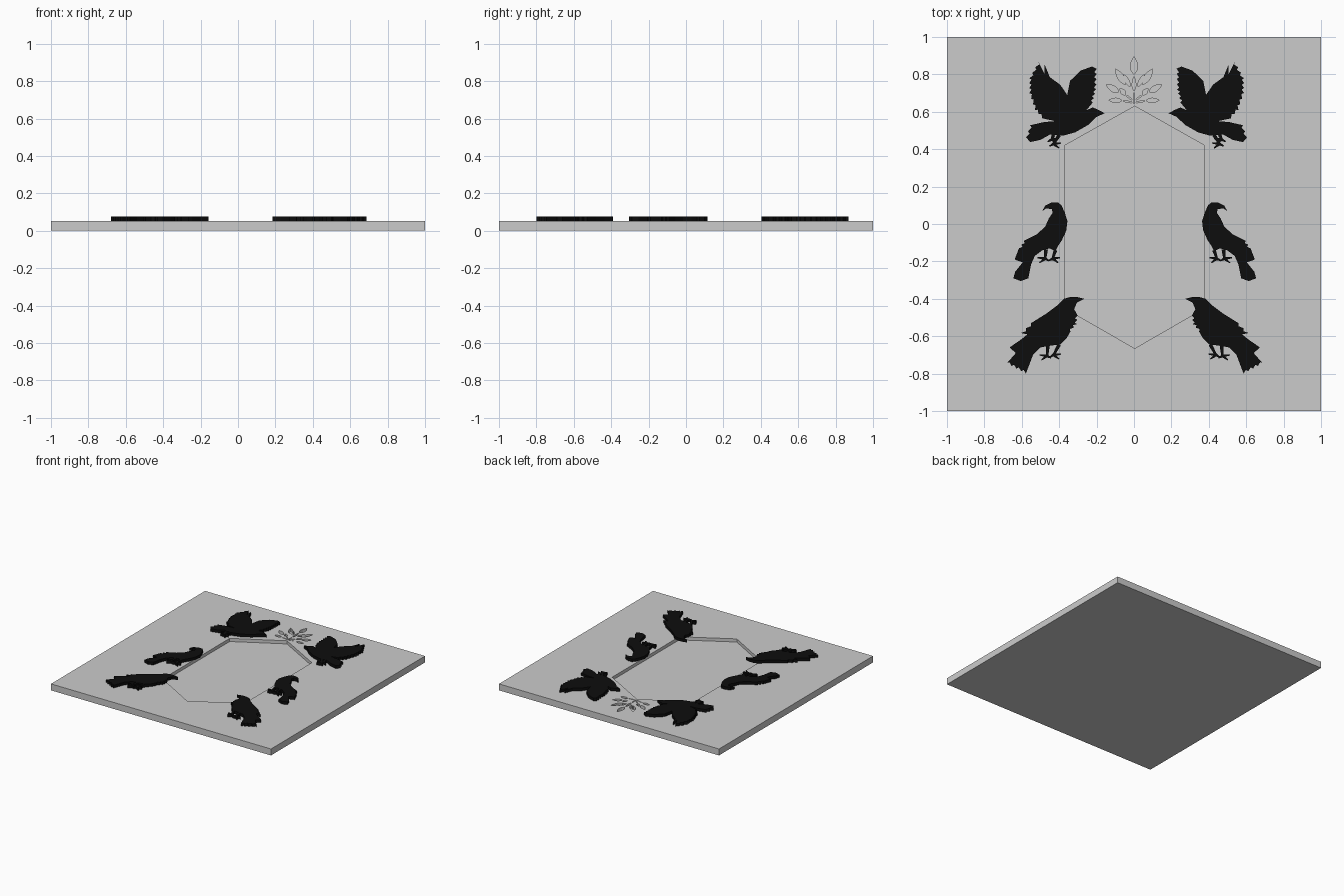
import bpy, bmesh, math
from mathutils import Vector

if "Cube" in bpy.data.objects:
    bpy.data.objects.remove(bpy.data.objects["Cube"])

TOP, FLOOR, RELIEF = 0.053, 0.027, 0.076


def prisms(name, outlines, z0, z1):
    """One object made of flat outlines extruded from z0 to z1."""
    bm = bmesh.new()
    for pts in outlines:
        f = bm.faces.new([bm.verts.new((p[0], p[1], z0)) for p in pts])
        f.normal_update()
        if f.normal.z > 0:
            f.normal_flip()
        ext = bmesh.ops.extrude_face_region(bm, geom=[f], use_keep_orig=True)
        for v in ext["geom"]:
            if isinstance(v, bmesh.types.BMVert):
                v.co.z = z1
    bmesh.ops.recalc_face_normals(bm, faces=bm.faces[:])
    me = bpy.data.meshes.new(name)
    bm.to_mesh(me)
    bm.free()
    ob = bpy.data.objects.new(name, me)
    bpy.context.collection.objects.link(ob)
    return ob


def feathered(points, depth=0.012):
    """Clockwise outline; a third value gives the number of feather notches to the next point."""
    out = []
    for i, p in enumerate(points):
        a, b = Vector(p[:2]), Vector(points[(i + 1) % len(points)][:2])
        out.append(a)
        n = p[2] if len(p) > 2 else 0
        d = b - a
        inward = Vector((d.y, -d.x)).normalized() * depth
        for k in range(n):
            out.append(a + d * ((k + 0.7) / n) + inward)
            if k < n - 1:
                out.append(a + d * ((k + 1) / n))
    return out


def bar(a, b, w0, w1):
    a, b = Vector(a), Vector(b)
    s = (b - a).normalized()
    s = Vector((-s.y, s.x))
    return [a + s * w0, b + s * w1, b - s * w1, a - s * w0]


def leg(hip, foot, side):
    """Shank plus three curled toes."""
    f = Vector(foot)
    toes = [(side * 0.04, 0.005), (side * 0.03, -0.022), (-side * 0.022, -0.012)]
    return [bar(hip, foot, 0.010, 0.006)] + [bar(f, f + Vector(t), 0.008, 0.003) for t in toes]


def leaf(base, tip, width, n=6):
    base, tip = Vector(base), Vector(tip)
    d = tip - base
    s = Vector((-d.y, d.x)).normalized() * width
    up = [base + d * (i / n) + s * math.sin(math.pi * (i / n) ** 0.85) for i in range(n + 1)]
    dn = [base + d * (i / n) - s * math.sin(math.pi * (i / n) ** 0.85) for i in range(n - 1, 0, -1)]
    return up + dn


# Square base plate
plate = prisms("base_plate", [[(-1, -1), (1, -1), (1, 1), (-1, 1)]], 0, TOP)

# Recesses: long hexagon and leaf spray
hexagon = [(0.004, 0.63), (0.377, 0.42), (0.377, -0.45),
           (0.004, -0.665), (-0.37, -0.45), (-0.37, 0.42)]
leaves = [leaf((0, 0.80), (0, 0.895), 0.02), leaf((0, 0.71), (0, 0.79), 0.010),
          bar((0, 0.645), (0, 0.70), 0.004, 0.003)]
for s in (-1, 1):
    for b, t, w in [((0.045, 0.745), (0.100, 0.83), 0.017), ((0.022, 0.735), (0.055, 0.80), 0.011),
                    ((0.082, 0.705), (0.148, 0.745), 0.016), ((0.045, 0.69), (0.075, 0.725), 0.012),
                    ((0.065, 0.66), (0.135, 0.662), 0.012)]:
        leaves.append(leaf((s * b[0], b[1]), (s * t[0], t[1]), w))
    leaves.append(bar((s * 0.012, 0.65), (s * 0.055, 0.658), 0.003, 0.003))
    leaves.append(bar((s * 0.012, 0.665), (s * 0.038, 0.685), 0.003, 0.003))
cutter = prisms("recess_cutter", [hexagon] + leaves, FLOOR, 0.1)
cutter.hide_render = True
mod = plate.modifiers.new("recess", "BOOLEAN")
mod.operation, mod.solver, mod.use_self, mod.object = "DIFFERENCE", "EXACT", True, cutter
bpy.context.view_layer.objects.active = plate
bpy.ops.object.modifier_apply(modifier="recess")
bpy.data.objects.remove(cutter)

# Bird silhouettes (left side)
flying = [(-0.577, 0.464, 2), (-0.555, 0.528), (-0.48, 0.545), (-0.42, 0.55), (-0.49, 0.565, 2),
          (-0.53, 0.61, 3), (-0.56, 0.70, 3), (-0.56, 0.78, 3), (-0.512, 0.868), (-0.478, 0.80),
          (-0.478, 0.853), (-0.45, 0.785), (-0.395, 0.745), (-0.357, 0.69), (-0.342, 0.765),
          (-0.285, 0.82), (-0.225, 0.842), (-0.20, 0.83, 4), (-0.202, 0.72, 3), (-0.22, 0.65),
          (-0.255, 0.608), (-0.22, 0.623), (-0.19, 0.61), (-0.157, 0.592), (-0.20, 0.573),
          (-0.245, 0.53), (-0.315, 0.49), (-0.38, 0.472), (-0.45, 0.478), (-0.50, 0.45), (-0.555, 0.438)]
perched = [(-0.49, 0.07), (-0.475, 0.098), (-0.44, 0.115), (-0.405, 0.114), (-0.388, 0.10),
           (-0.37, 0.06), (-0.356, 0.015), (-0.362, -0.035), (-0.385, -0.085), (-0.405, -0.115),
           (-0.42, -0.145), (-0.45, -0.13), (-0.49, -0.14), (-0.53, -0.17), (-0.55, -0.215),
           (-0.565, -0.29), (-0.605, -0.305), (-0.645, -0.29), (-0.635, -0.255), (-0.595, -0.205),
           (-0.638, -0.19), (-0.615, -0.13, 2), (-0.59, -0.09), (-0.52, -0.055), (-0.475, -0.015),
           (-0.455, 0.03), (-0.435, 0.06), (-0.44, 0.08), (-0.47, 0.083)]
leaning = [(-0.265, -0.40), (-0.305, -0.42), (-0.32, -0.455), (-0.302, -0.49, 2), (-0.305, -0.535, 2),
           (-0.34, -0.575), (-0.36, -0.61), (-0.395, -0.645), (-0.45, -0.65), (-0.50, -0.66),
           (-0.54, -0.70), (-0.578, -0.80, 4), (-0.68, -0.745), (-0.632, -0.69), (-0.665, -0.66),
           (-0.60, -0.615), (-0.57, -0.59), (-0.605, -0.583, 2), (-0.55, -0.53), (-0.47, -0.48),
           (-0.41, -0.435), (-0.375, -0.40), (-0.34, -0.39), (-0.305, -0.39)]
birds = {
    "flying_bird": (flying, leg((-0.43, 0.477), (-0.44, 0.452), 1) + leg((-0.40, 0.475), (-0.43, 0.428), 1), 0.014),
    "perched_bird": (perched, leg((-0.47, -0.135), (-0.475, -0.185), -1) + leg((-0.42, -0.14), (-0.435, -0.185), 1), 0.004),
    "leaning_bird": (leaning, leg((-0.46, -0.65), (-0.465, -0.705), -1) + leg((-0.40, -0.645), (-0.43, -0.70), 1), 0.004),
}
black = bpy.data.materials.new("black")
black.diffuse_color = (0.004, 0.004, 0.004, 1)
black.use_nodes = True
black.node_tree.nodes["Principled BSDF"].inputs["Base Color"].default_value = black.diffuse_color
for name, (body, legs, axis) in birds.items():
    outlines = [feathered(body)] + legs
    mirrored = [[(2 * axis - p[0], p[1]) for p in o] for o in outlines]
    for side, o in (("left", outlines), ("right", mirrored)):
        prisms(f"{name}_{side}", o, TOP, RELIEF).data.materials.append(black)
